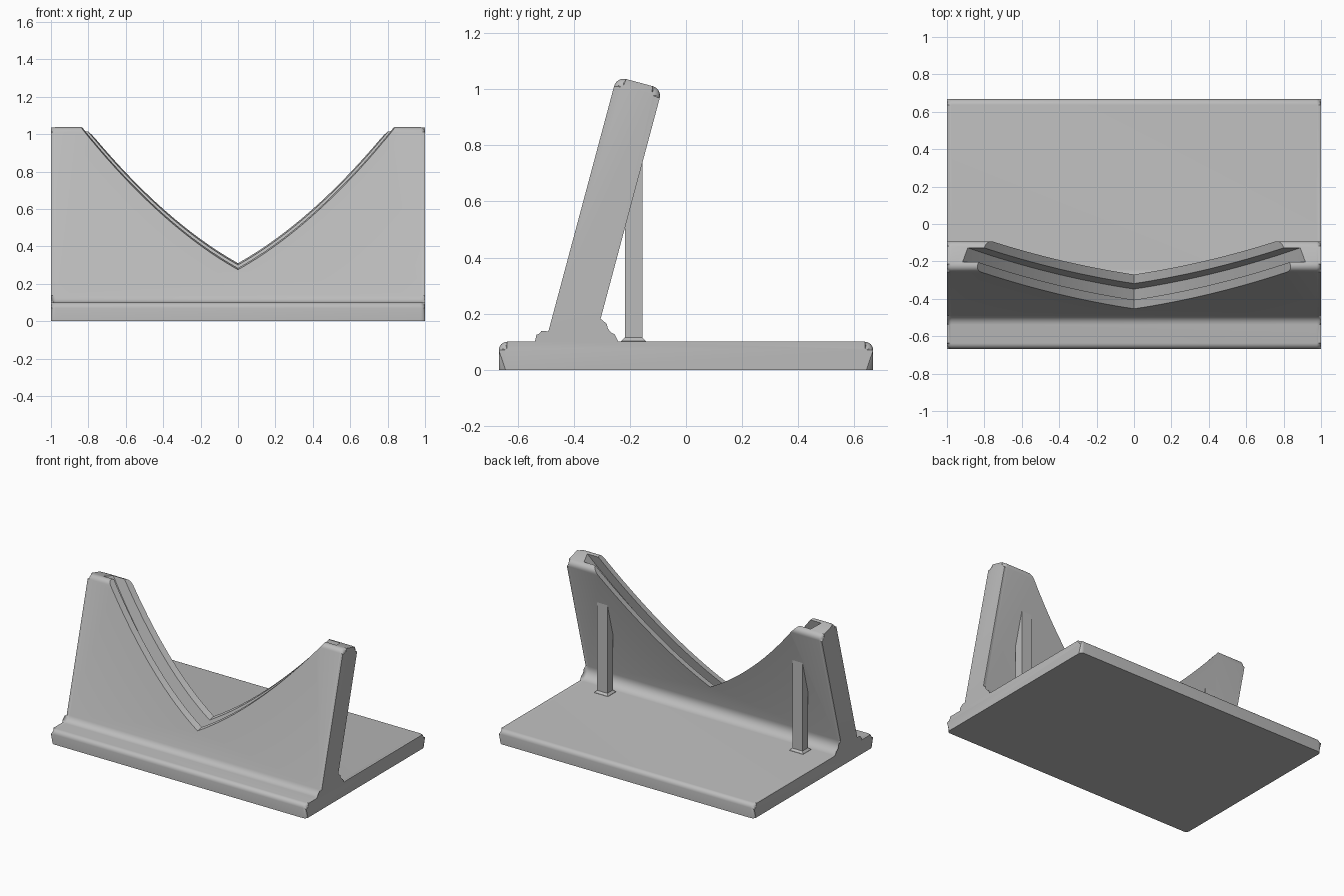
import bpy, bmesh, math
from mathutils import Vector

if "Cube" in bpy.data.objects:
    bpy.data.objects.remove(bpy.data.objects["Cube"])

LEAN = math.tan(math.radians(15))   # backward lean of the upright
SHEAR = 0.19                        # rise of the notch surface toward the back

grey = bpy.data.materials.new("light grey")
grey.diffuse_color = (0.5, 0.5, 0.5, 1)
grey.use_nodes = True
grey.node_tree.nodes["Principled BSDF"].inputs["Base Color"].default_value = grey.diffuse_color


def front_y(z):
    return -0.527 + LEAN * z


def make_object(name, bm):
    bmesh.ops.recalc_face_normals(bm, faces=bm.faces)
    mesh = bpy.data.meshes.new(name)
    bm.to_mesh(mesh)
    bm.free()
    obj = bpy.data.objects.new(name, mesh)
    mesh.materials.append(grey)
    bpy.context.collection.objects.link(obj)
    return obj


def loft(bm, rings):
    """Skin closed rings of equal length and cap both ends."""
    loops = [[bm.verts.new(p) for p in ring] for ring in rings]
    n = len(loops[0])
    for a, b in zip(loops, loops[1:]):
        for i in range(n):
            bm.faces.new((a[i], a[(i + 1) % n], b[(i + 1) % n], b[i]))
    bm.faces.new(loops[0])
    bm.faces.new(loops[-1])


def fillet(corners, steps=6):
    """Round the corners (y, z, radius) of a closed profile."""
    out = []
    for i, (y, z, r) in enumerate(corners):
        p = Vector((y, z))
        if r == 0:
            out.append(p)
            continue
        a = (Vector(corners[i - 1][:2]) - p).normalized()
        b = (Vector(corners[(i + 1) % len(corners)][:2]) - p).normalized()
        half = a.angle(b) / 2
        centre = p + (a + b).normalized() * r / math.sin(half)
        s = p + a * r / math.tan(half) - centre
        e = p + b * r / math.tan(half) - centre
        sweep = s.angle(e)
        for k in range(steps + 1):
            t = k / steps
            out.append(centre + (s * math.sin((1 - t) * sweep) + e * math.sin(t * sweep)) / math.sin(sweep))
    return out


# Base plate and leaning upright as one filleted side profile
top_y, top_z = front_y(1.045), 1.045
profile = fillet([
    (-0.667, 0, 0), (0.667, 0, 0), (0.667, 0.1, 0.03),
    (front_y(0.1) + 0.174, 0.1, 0.065),
    (top_y + 0.168 * math.cos(math.radians(15)), top_z - 0.168 * math.sin(math.radians(15)), 0.035),
    (top_y, top_z, 0.035),
    (front_y(0.1), 0.1, 0.05), (-0.667, 0.1, 0.03)])
bm = bmesh.new()
loft(bm, [[(x, p.x, p.y) for p in profile] for x in (-1, 1)])
# Rounded rims of both ends, leaving the underside sharp
rims = [e for e in bm.edges
        if abs(e.verts[0].co.x - e.verts[1].co.x) < 1e-6 and max(v.co.z for v in e.verts) > 1e-4]
bmesh.ops.bevel(bm, geom=rims, offset=0.024, segments=4, profile=0.5, affect='EDGES', clamp_overlap=False)
stand = make_object("stand_body", bm)


# Curved V notch and the deeper slot along its middle
def notch_cutter(name, drop, t0, t1):
    xs = [i / 20 for i in range(-20, 21)]
    curve = [(x, 0.275 - drop + 0.561 * abs(x) + 0.41 * x * x) for x in xs]
    curve += [(1.0, 1.4), (-1.0, 1.4)]
    bm = bmesh.new()
    loft(bm, [[(x, front_y(z) + t, z + SHEAR * t) for x, z in curve] for t in (t0, t1)])
    obj = make_object(name, bm)
    obj.hide_render = True
    return obj


bpy.context.view_layer.objects.active = stand
for cutter in (notch_cutter("notch_cutter", 0, -0.1, 0.3),
               notch_cutter("slot_cutter", 0.11, 0.048, 0.135)):
    mod = stand.modifiers.new("cut", 'BOOLEAN')
    mod.operation = 'DIFFERENCE'
    mod.solver = 'EXACT'
    mod.object = cutter
    bpy.ops.object.modifier_apply(modifier=mod.name)
    bpy.data.objects.remove(cutter)

bpy.ops.object.select_all(action='DESELECT')
stand.select_set(True)
bpy.ops.object.shade_smooth_by_angle(angle=math.radians(30))

# Support posts behind the upright, with flared feet and slanted tops
for side, cx in (("left", -0.765), ("right", 0.765)):
    bm = bmesh.new()
    rings = []
    for z, grow in ((0.09, 0.015), (0.102, 0.013), (0.115, 0), (0.75, 0)):
        ring = []
        for sx, y in ((-1, -0.218), (1, -0.218), (1, -0.155), (-1, -0.155)):
            sy = -1 if y < -0.2 else 1
            height = z + (0.03 if z > 0.5 and sy > 0 else 0)
            ring.append((cx + sx * (0.04 + grow), y + sy * grow, height))
        rings.append(ring)
    loft(bm, rings)
    make_object(side + "_support_post", bm)
